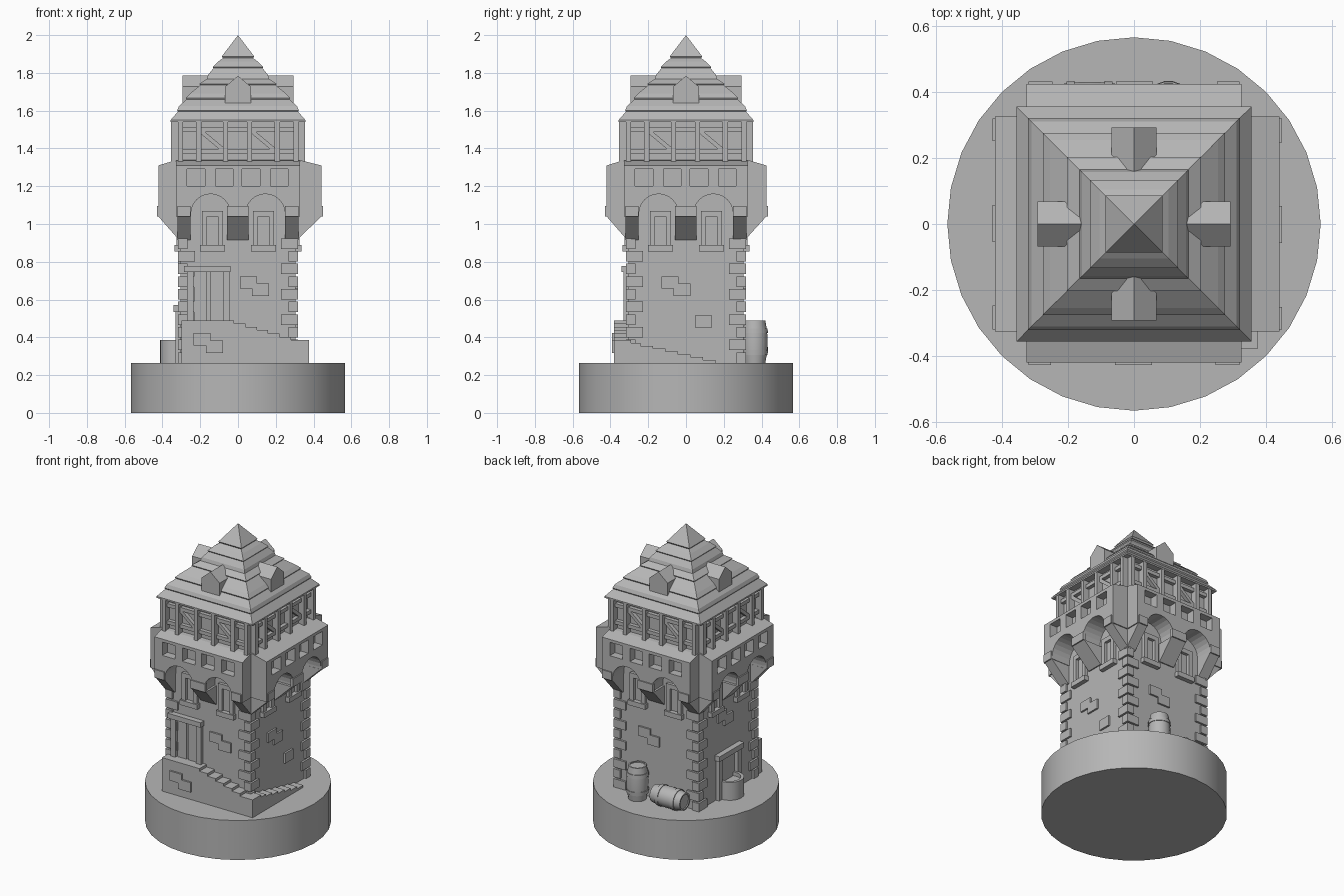
import bpy, bmesh, math
from mathutils import Matrix, Vector

if "Cube" in bpy.data.objects:
    bpy.data.objects.remove(bpy.data.objects["Cube"])

stone = bpy.data.materials.new("grey stone")
stone.diffuse_color = (0.47, 0.47, 0.47, 1)
stone.use_nodes = True
stone.node_tree.nodes["Principled BSDF"].inputs["Base Color"].default_value = stone.diffuse_color
TURN = [Matrix.Rotation(k * math.pi / 2, 4, 'Z') for k in range(4)]


def prism(bm, pts, a, b, axis='Y', mat=Matrix()):
    """Extrude a 2D outline along an axis: Y takes (x,z), X takes (y,z), Z takes (x,y)."""
    place = {'Y': lambda p, t: (p[0], t, p[1]), 'X': lambda p, t: (t, p[0], p[1]),
             'Z': lambda p, t: (p[0], p[1], t)}[axis]
    lo = [bm.verts.new(mat @ Vector(place(p, a))) for p in pts]
    hi = [bm.verts.new(mat @ Vector(place(p, b))) for p in pts]
    bm.faces.new(lo)
    bm.faces.new(hi[::-1])
    for i in range(len(pts)):
        j = (i + 1) % len(pts)
        bm.faces.new((lo[i], hi[i], hi[j], lo[j]))


def box(bm, x0, x1, y0, y1, z0, z1, mat=Matrix()):
    prism(bm, [(x0, z0), (x1, z0), (x1, z1), (x0, z1)], y0, y1, 'Y', mat)


def bar(bm, p, q, w, y0, y1, mat):
    """Slanted timber between two (x,z) points."""
    p, q = Vector(p), Vector(q)
    d = (q - p).normalized() * w / 2
    n = Vector((-d.y, d.x))
    prism(bm, [p + n, q + n, q - n, p - n], y0, y1, 'Y', mat)


def lathe(bm, profile, n, mat=Matrix(), phase=0.0):
    """Closed ring stack from (radius, height) points; zero radius closes the end."""
    rings = []
    for r, z in profile:
        if r == 0:
            rings.append([bm.verts.new(mat @ Vector((0, 0, z)))] * n)
        else:
            rings.append([bm.verts.new(mat @ Vector((r * math.cos(phase + 2 * math.pi * i / n),
                          r * math.sin(phase + 2 * math.pi * i / n), z))) for i in range(n)])
    for lo, hi in zip(rings, rings[1:]):
        for i in range(n):
            j = (i + 1) % n
            bm.faces.new(list(dict.fromkeys((lo[i], lo[j], hi[j], hi[i]))))


def finish(name, bm, smooth=False):
    bmesh.ops.recalc_face_normals(bm, faces=bm.faces)
    me = bpy.data.meshes.new(name)
    bm.to_mesh(me)
    bm.free()
    me.materials.append(stone)
    ob = bpy.data.objects.new(name, me)
    bpy.context.collection.objects.link(ob)
    if smooth:
        bpy.ops.object.select_all(action='DESELECT')
        ob.select_set(True)
        bpy.context.view_layer.objects.active = ob
        bpy.ops.object.shade_smooth_by_angle(angle=math.radians(30))
    return ob


# Round base
bm = bmesh.new()
lathe(bm, [(0, 0), (0.567, 0), (0.567, 0.265), (0, 0.265)], 32)
finish("base", bm, True)

# Tower body and recessed upper storey
bm = bmesh.new()
box(bm, -0.305, 0.305, -0.305, 0.305, 0.25, 1.30)
finish("tower_body", bm)
bm = bmesh.new()
box(bm, -0.312, 0.312, -0.312, 0.312, 1.29, 1.56)
finish("upper_storey", bm)

# Corner stones, alternately long and short
bm = bmesh.new()
for m in TURN:
    for i in range(10):
        a, b = (0.09, 0.05) if i % 2 else (0.05, 0.09)
        z = 0.265 + i * 0.067
        box(bm, 0.318 - a, 0.318, -0.318, -0.318 + b, z, z + 0.056, m)
finish("corner_stones", bm)

# Overhanging gallery with arches below and square openings above
ARCHES = (-0.145, 0.145)
for side, m, out in zip(("front", "right", "back", "left"), TURN, (0.42, 0.442, 0.425, 0.422)):
    bm = bmesh.new()
    prism(bm, [(-out, 1.04), (-0.29, 1.04), (-0.29, 1.34), (-0.34, 1.335), (-out, 1.31)],
          -0.327, 0.327, 'X', m)
    gallery = finish(side + "_gallery", bm)
    bm = bmesh.new()
    for x in ARCHES:
        arc = [(x + 0.104 * math.cos(math.pi * i / 12), 1.055 + 0.104 * math.sin(math.pi * i / 12))
               for i in range(13)]
        prism(bm, [(x + 0.104, 1.0)] + arc + [(x - 0.104, 1.0)], -0.5, -0.28, 'Y', m)
    for x in (-0.222, -0.073, 0.069, 0.218):
        box(bm, x - 0.047, x + 0.047, -0.5, -out + 0.055, 1.2, 1.29, m)
    cutter = finish("opening_cutter", bm)
    cutter.hide_render = True
    mod = gallery.modifiers.new("openings", 'BOOLEAN')
    mod.object, mod.operation, mod.solver = cutter, 'DIFFERENCE', 'EXACT'
    bpy.context.view_layer.update()
    gallery.data = bpy.data.meshes.new_from_object(
        gallery.evaluated_get(bpy.context.evaluated_depsgraph_get()))
    gallery.modifiers.clear()
    bpy.data.objects.remove(cutter)

    # Sloping corbels with pads above them
    bm = bmesh.new()
    for x0, x1 in ((-0.32, -0.252), (-0.058, 0.055), (0.248, 0.32)):
        prism(bm, [(-0.29, 0.915), (-0.312, 0.915), (-out, 1.04), (-0.29, 1.04)], x0, x1, 'X', m)
        box(bm, x0, x1, -out - 0.008, -out + 0.01, 1.04, 1.095, m)
    finish(side + "_corbels", bm)

    # Small windows under the arches: posts and sill
    bm = bmesh.new()
    for x in (-0.135, 0.135):
        box(bm, x - 0.065, x + 0.065, -0.335, -0.3, 0.855, 0.888, m)
        for dx in (-0.042, 0.042):
            box(bm, x + dx - 0.014, x + dx + 0.014, -0.325, -0.3, 0.888, 1.05, m)
        box(bm, x - 0.056, x + 0.056, -0.325, -0.3, 1.04, 1.07, m)
    finish(side + "_windows", bm)

    # Timber frame: posts, rails and braces
    bm = bmesh.new()
    for x in (-0.305, -0.208, -0.067, 0.061, 0.208, 0.307):
        box(bm, x - 0.0135, x + 0.0135, -0.355, -0.31, 1.33, 1.55, m)
    for z in (1.385, 1.50):
        box(bm, -0.318, 0.318, -0.337, -0.31, z - 0.012, z + 0.012, m)
    for x in (-0.195, 0.075):
        bar(bm, (x, 1.49), (x + 0.12, 1.39), 0.022, -0.337, -0.31, m)
    finish(side + "_timber_frame", bm)

    # Dormer
    bm = bmesh.new()
    prism(bm, [(-0.068, 1.63), (0.068, 1.63), (0.068, 1.727), (0, 1.785), (-0.068, 1.727)],
          -0.293, -0.12, 'Y', m)
    finish(side + "_dormer", bm)

# Tiered square roof
bm = bmesh.new()
tiers = [(0, 1.54), (0.357, 1.54), (0.357, 1.55), (0.318, 1.595), (0.322, 1.602), (0.312, 1.625),
         (0.272, 1.66), (0.276, 1.668), (0.255, 1.69), (0.2, 1.735), (0.204, 1.742), (0.165, 1.768),
         (0.158, 1.79), (0.13, 1.825), (0.134, 1.832), (0.105, 1.86), (0.08, 1.878),
         (0.086, 1.887), (0, 2.0)]
lathe(bm, [(r * math.sqrt(2), z) for r, z in tiers], 4, phase=math.pi / 4)
finish("roof", bm)

# Landing with stairs wrapping the front right corner
bm = bmesh.new()
line = [(-0.30, 0.25), (-0.30, 0.49)]
for i in range(6):
    x, z = -0.02 + i * 0.06, 0.49 - i * 0.0175
    line += [(x, z), (x, z - 0.0175)]
prism(bm, line + [(0.375, 0.385), (0.375, 0.25)], -0.38, -0.29)
line = [(-0.30, 0.25), (-0.30, 0.37)]
for i in range(7):
    y, z = -0.24 + i * 0.066, 0.37 - i * 0.015
    line += [(y, z), (y, z - 0.015)]
prism(bm, line[:-1] + [(line[-1][0], 0.25)], 0.29, 0.375, 'X')
finish("stairs", bm)

# Front door with frame and planks
bm = bmesh.new()
box(bm, -0.285, -0.04, -0.342, -0.3, 0.745, 0.778)
for x0, x1 in ((-0.27, -0.235), (-0.08, -0.045)):
    box(bm, x0, x1, -0.33, -0.3, 0.48, 0.745)
for x in (-0.232, -0.147):
    box(bm, x, x + 0.068, -0.314, -0.3, 0.48, 0.745)
finish("front_door", bm)

# Left niche with half-round basin
bm = bmesh.new()
box(bm, -0.13, 0.13, -0.342, -0.3, 0.535, 0.57, TURN[3])
for x in (-0.1, 0.1):
    box(bm, x - 0.018, x + 0.018, -0.33, -0.3, 0.26, 0.535, TURN[3])
finish("side_niche", bm)
bm = bmesh.new()
lathe(bm, [(0, 0.26), (0.088, 0.26), (0.088, 0.385), (0.068, 0.385), (0.068, 0.36), (0, 0.36)],
      24, Matrix.Translation((-0.325, 0, 0)))
finish("basin", bm, True)

# Raised bricks: side, x, z and wall distance for each
bm = bmesh.new()
pairs = [(0, 0.055, 0.69, 0.305), (1, -0.085, 0.69, 0.305), (2, -0.09, 0.69, 0.305),
         (3, -0.06, 0.81, 0.305), (0, -0.19, 0.39, 0.38)]
for k, x, z, d in pairs:
    box(bm, x - 0.045, x + 0.045, -d - 0.012, -d + 0.01, z - 0.032, z + 0.032, TURN[k])
    box(bm, x + 0.02, x + 0.11, -d - 0.012, -d + 0.01, z - 0.072, z - 0.006, TURN[k])
box(bm, 0.05, 0.135, -0.317, -0.3, 0.45, 0.518, TURN[1])
finish("raised_bricks", bm)

# Barrels with hoops at the back
stave = [(0, -0.105), (0.047, -0.105), (0.047, -0.112), (0.056, -0.112), (0.063, -0.07),
         (0.068, -0.07), (0.07, -0.045), (0.066, -0.045), (0.068, 0)]
stave += [(r, -z) for r, z in stave[-2::-1]]
for name, mat in (("standing_barrel", Matrix.Translation((0.105, 0.365, 0.377))),
                  ("lying_barrel", Matrix.Translation((-0.135, 0.365, 0.333))
                   @ Matrix.Rotation(math.pi / 2, 4, 'Y'))):
    bm = bmesh.new()
    lathe(bm, stave, 18, mat)
    finish(name, bm, True)
